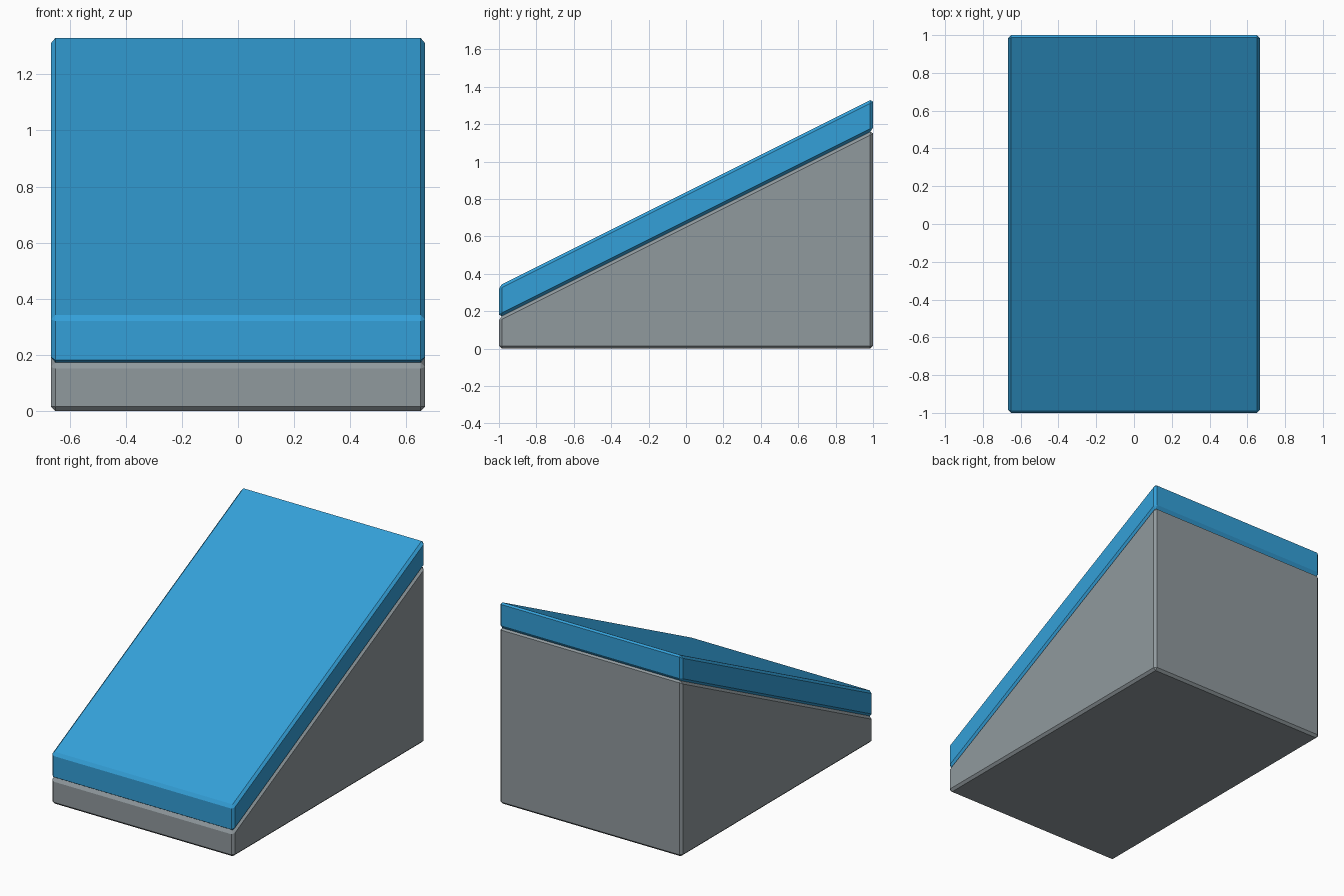
import bpy
import bmesh

if "Cube" in bpy.data.objects:
    bpy.data.objects.remove(bpy.data.objects["Cube"])

HALF_WIDTH = 0.6667
CHAMFER = 0.0155


def make_material(name, rgb):
    mat = bpy.data.materials.new(name)
    mat.diffuse_color = (*rgb, 1.0)
    mat.use_nodes = True
    mat.node_tree.nodes["Principled BSDF"].inputs["Base Color"].default_value = mat.diffuse_color
    return mat


def extruded_profile(name, profile, mat):
    """Extrude a (y, z) outline across the width and chamfer every edge."""
    bm = bmesh.new()
    verts = [bm.verts.new((-HALF_WIDTH, y, z)) for y, z in profile]
    face = bm.faces.new(verts)
    result = bmesh.ops.extrude_face_region(bm, geom=[face])
    moved = [v for v in result["geom"] if isinstance(v, bmesh.types.BMVert)]
    bmesh.ops.translate(bm, verts=moved, vec=(2 * HALF_WIDTH, 0, 0))
    bmesh.ops.recalc_face_normals(bm, faces=bm.faces)
    bmesh.ops.bevel(bm, geom=bm.edges[:], offset=CHAMFER, segments=1,
                    affect='EDGES', profile=0.5)
    bmesh.ops.recalc_face_normals(bm, faces=bm.faces)
    mesh = bpy.data.meshes.new(name)
    bm.to_mesh(mesh)
    bm.free()
    mesh.materials.append(mat)
    obj = bpy.data.objects.new(name, mesh)
    bpy.context.collection.objects.link(obj)
    return obj


grey = make_material("stone grey", (0.28, 0.32, 0.34))
blue = make_material("bright blue", (0.034, 0.35, 0.69))

# Wedge-shaped base
extruded_profile("ramp_base", [(-1, 0), (1, 0), (1, 1.1667), (-1, 0.1667)], grey)

# Sloping slab lying on the base
extruded_profile("ramp_surface",
                 [(-1, 0.1667), (1, 1.1667), (1, 1.336), (-1, 0.336)], blue)
